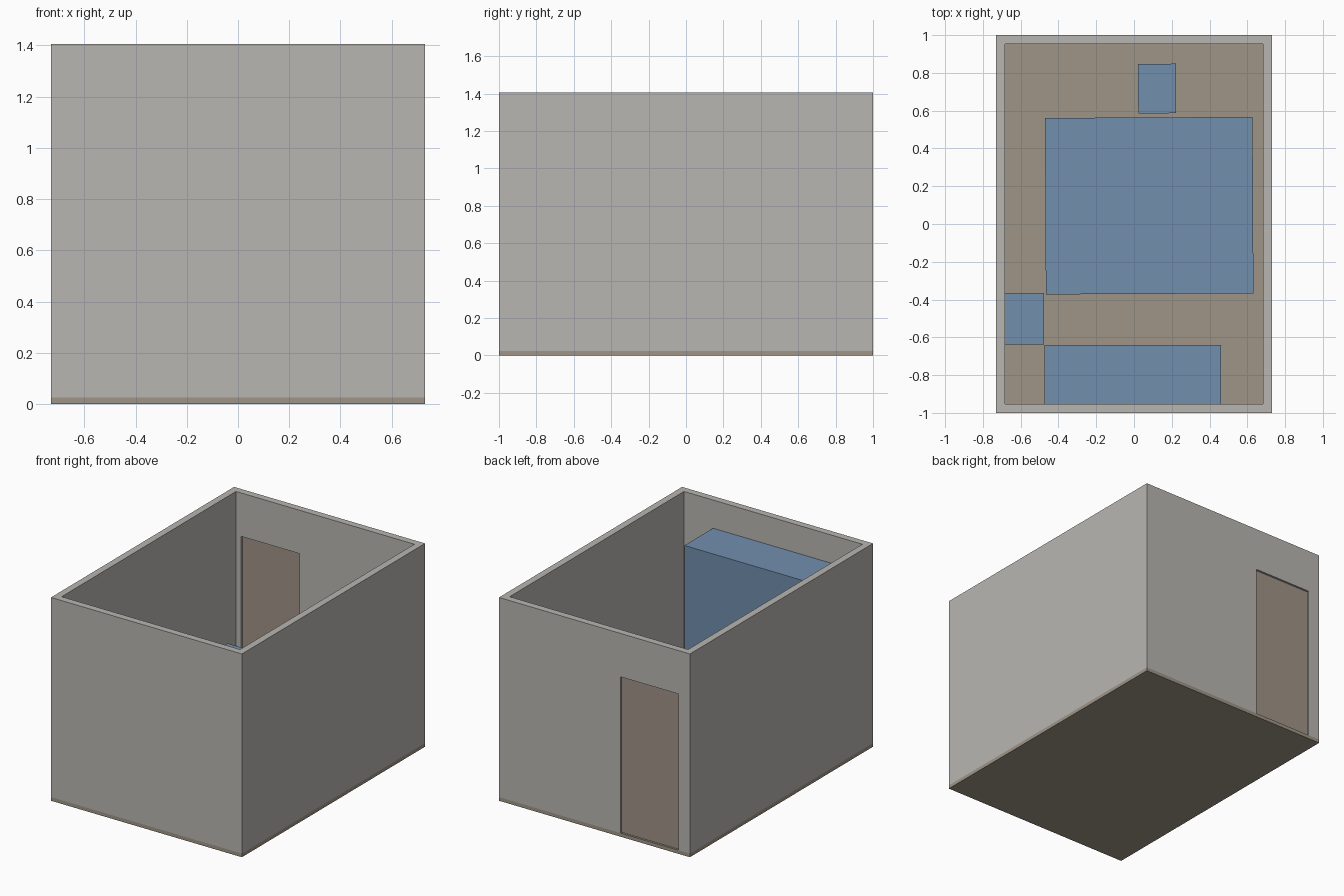
import bpy
import math

if "Cube" in bpy.data.objects:
    bpy.data.objects.remove(bpy.data.objects["Cube"])


def material(name, r, g, b):
    m = bpy.data.materials.new(name)
    m.diffuse_color = (r, g, b, 1.0)
    m.use_nodes = True
    m.node_tree.nodes["Principled BSDF"].inputs["Base Color"].default_value = m.diffuse_color
    return m


WALL = material("warm grey wall", 0.479, 0.468, 0.445)
WOOD = material("brown floor", 0.347, 0.301, 0.238)
DOOR = material("brown door", 0.352, 0.296, 0.242)
BLUE = material("blue furniture", 0.168, 0.275, 0.423)


def box(name, x, y, z, mat, turn=0.0):
    """Box from (min, max) ranges, optionally turned about its own centre."""
    bpy.ops.mesh.primitive_cube_add(size=1)
    o = bpy.context.object
    o.name = name
    o.location = [(a + b) / 2 for a, b in (x, y, z)]
    o.scale = [b - a for a, b in (x, y, z)]
    o.rotation_euler.z = math.radians(turn)
    o.data.materials.append(mat)
    return o


def cut(target, cutter):
    cutter.hide_render = True
    cutter.hide_set(True)
    m = target.modifiers.new("cut", 'BOOLEAN')
    m.operation = 'DIFFERENCE'
    m.solver = 'EXACT'
    m.object = cutter


W, L, H, T, F = 0.73, 1.0, 1.405, 0.048, 0.025  # half width, half length, height, wall, floor
DX, DTOP = (-0.642, -0.198), 1.105              # door opening

# floor slab and wall shell with a doorway in the back wall
box("floor", (-W, W), (-L, L), (0, F), WOOD)
walls = box("walls", (-W, W), (-L, L), (F, H), WALL)
cut(walls, box("room_cutter", (-W + T, W - T), (-L + T, L - T), (F - 0.1, H + 0.1), WALL))
cut(walls, box("door_cutter", DX, (L - 0.1, L + 0.1), (F - 0.05, DTOP), WALL))

# door leaf, set back from both wall faces
box("door", DX, (L - T + 0.014, L - 0.014), (F, DTOP), DOOR)

# furniture blocks
box("wardrobe", (-0.475, 0.46), (-0.952, -0.64), (F, 1.21), BLUE)
box("bed", (-0.469, 0.63), (-0.37, 0.564), (F, 0.56), BLUE, 0.3)
box("left_nightstand", (-0.682, -0.477), (-0.638, -0.364), (F, 0.27), BLUE)
box("back_nightstand", (0.022, 0.222), (0.586, 0.848), (F, 0.27), BLUE, 0.3)
